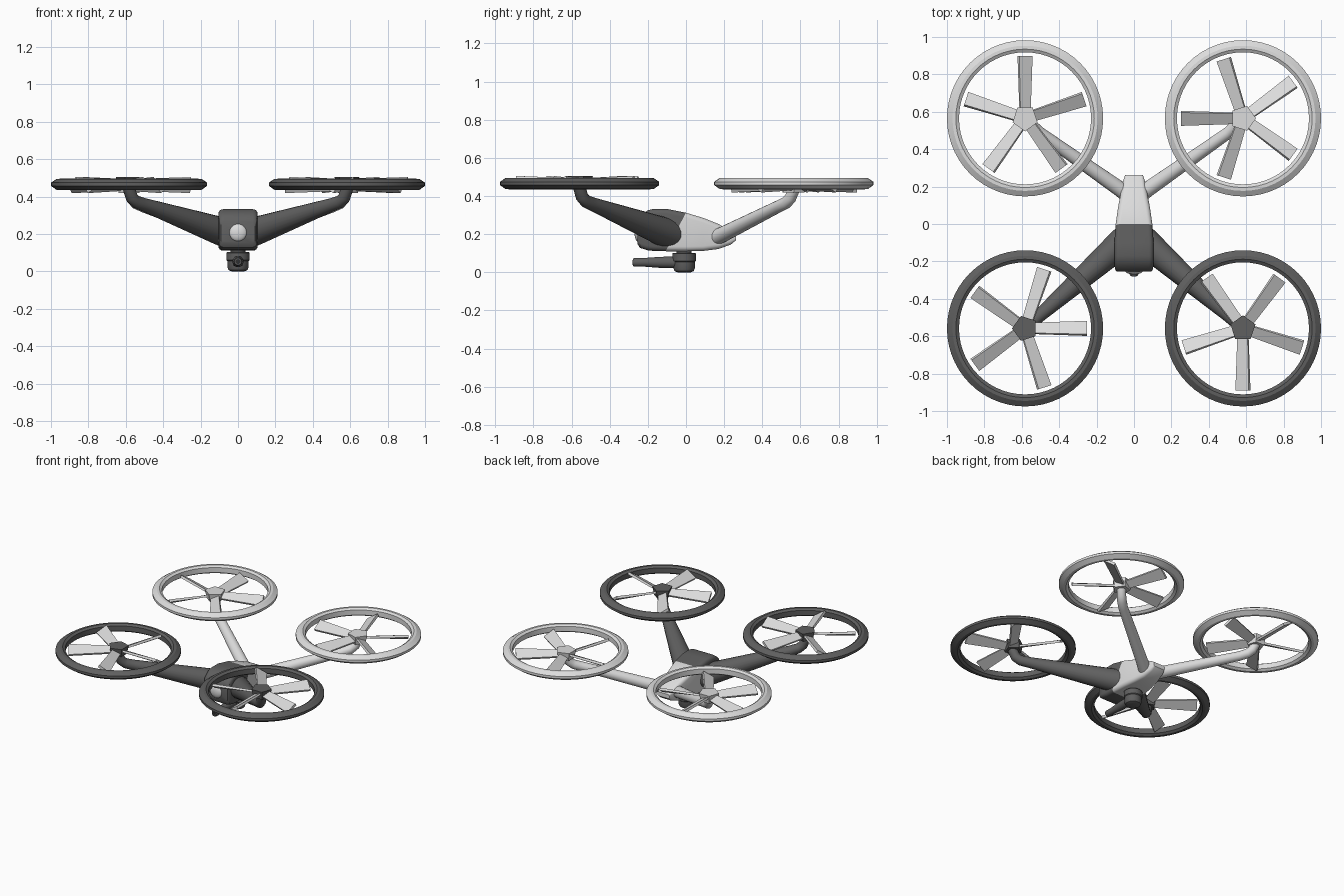
import bpy, bmesh, math
from mathutils import Vector, Matrix

if "Cube" in bpy.data.objects:
    bpy.data.objects.remove(bpy.data.objects["Cube"])


def material(name, v):
    m = bpy.data.materials.new(name)
    m.diffuse_color = (v, v, v, 1)
    m.use_nodes = True
    m.node_tree.nodes["Principled BSDF"].inputs["Base Color"].default_value = m.diffuse_color
    return m


DARK = material("dark_grey", 0.115)
LIGHT = material("light_grey", 0.72)
BLACK = material("lens_black", 0.03)


def finish(name, bm, mats, smooth=True, angle=35):
    bmesh.ops.recalc_face_normals(bm, faces=bm.faces)
    me = bpy.data.meshes.new(name)
    bm.to_mesh(me)
    bm.free()
    ob = bpy.data.objects.new(name, me)
    bpy.context.collection.objects.link(ob)
    for m in mats:
        me.materials.append(m)
    if smooth:
        bpy.ops.object.select_all(action='DESELECT')
        ob.select_set(True)
        bpy.context.view_layer.objects.active = ob
        bpy.ops.object.shade_smooth_by_angle(angle=math.radians(angle))
    return ob


def loft(bm, loops, closed=False):
    """Skin a list of equal point loops; cap the ends unless closed."""
    rows = [[bm.verts.new(p) for p in lp] for lp in loops]
    n = len(rows[0])
    pairs = list(zip(rows, rows[1:])) + ([(rows[-1], rows[0])] if closed else [])
    for a, b in pairs:
        for i in range(n):
            j = (i + 1) % n
            bm.faces.new((a[i], a[j], b[j], b[i]))
    if not closed:
        bm.faces.new(rows[0])
        bm.faces.new(rows[-1])


def tube(name, pts, radii, mat, sides=20):
    bm = bmesh.new()
    pts = [Vector(p) for p in pts]
    prev, u, loops = None, None, []
    for i, p in enumerate(pts):
        t = (pts[min(i + 1, len(pts) - 1)] - pts[max(i - 1, 0)]).normalized()
        if prev is None:
            u = t.orthogonal().normalized()
        else:
            u = prev.rotation_difference(t) @ u
        v = t.cross(u)
        loops.append([p + radii[i] * (u * math.cos(a) + v * math.sin(a))
                      for a in (k * math.tau / sides for k in range(sides))])
        prev = t
    loft(bm, loops)
    return finish(name, bm, [mat], angle=50)


def lathe(name, profile, centre, mat, seg=48, closed=False, forward=False, angle=35):
    """Revolve (radius, height) points about z, or about -y if forward."""
    bm = bmesh.new()
    loops = [[(r * math.cos(k * math.tau / seg), r * math.sin(k * math.tau / seg), z)
              for k in range(seg)] for r, z in profile]
    loft(bm, loops, closed)
    if forward:
        bm.transform(Matrix.Rotation(math.pi / 2, 4, 'X'))
    bm.transform(Matrix.Translation(centre))
    return finish(name, bm, [mat], angle=angle)


# Body: rounded rectangles lofted along y, cut into dark front and light rear
def section(y, w, z0, z1, r):
    r = min(r, (z1 - z0) * 0.45, w * 0.9)
    pts = []
    for cx, cz, a0 in ((w - r, z1 - r, 0), (r - w, z1 - r, 90),
                       (r - w, z0 + r, 180), (w - r, z0 + r, 270)):
        for k in range(5):
            a = math.radians(a0 + k * 22.5)
            pts.append((cx + r * math.cos(a), y, cz + r * math.sin(a)))
    return pts


bm = bmesh.new()
loft(bm, [section(*s) for s in (
    (-0.255, 0.092, 0.150, 0.265, 0.02), (-0.242, 0.102, 0.128, 0.295, 0.025),
    (-0.20, 0.105, 0.115, 0.325, 0.025), (-0.17, 0.105, 0.112, 0.332, 0.025),
    (-0.10, 0.105, 0.110, 0.332, 0.025), (0.0, 0.098, 0.110, 0.312, 0.025),
    (0.09, 0.085, 0.112, 0.285, 0.025), (0.17, 0.070, 0.122, 0.253, 0.025),
    (0.235, 0.057, 0.145, 0.217, 0.02), (0.262, 0.048, 0.168, 0.198, 0.01))])
cut, normal = Vector((0, 0, 0.312)), Vector((0, 1, -0.53)).normalized()
bmesh.ops.bisect_plane(bm, geom=bm.verts[:] + bm.edges[:] + bm.faces[:],
                       plane_co=cut, plane_no=normal)
for f in bm.faces:
    f.material_index = int((f.calc_center_median() - cut).dot(normal) > 0)
finish("body", bm, [DARK, LIGHT])

# Nose lamp
lathe("nose_lamp", [(0.048 * math.cos(a), 0.02 * math.sin(a)) for a in
                    (math.radians(d) for d in (-30, 0, 20, 40, 60, 75, 88))],
      (0, -0.25, 0.207), LIGHT, 32, forward=True)

# Camera under the body
lathe("camera_neck", [(0.04, 0.09), (0.04, 0.13)], (0, -0.01, 0), DARK, 24)
lathe("camera_housing", [(0.035, 0.0), (0.05, 0.006), (0.056, 0.02), (0.057, 0.055),
                         (0.062, 0.06), (0.062, 0.098), (0.058, 0.102)],
      (0, -0.01, 0), DARK, 32)
lathe("camera_barrel", [(0.031, 0.02), (0.029, 0.13), (0.023, 0.21),
                        (0.023, 0.265), (0.019, 0.272)], (0, -0.005, 0.052), DARK, 24, forward=True)
lathe("camera_lens", [(0.013, 0.0), (0.013, 0.004)], (0, -0.276, 0.052), BLACK, 20, forward=True)

RING = [(0.353, 0.447), (0.353, 0.484), (0.370, 0.495), (0.388, 0.494),
        (0.4175, 0.474), (0.4175, 0.457), (0.388, 0.436), (0.370, 0.435)]


# Five pitched blades around a pentagon hub
def rotor(name, centre, phase, hand, hub_mat):
    bm = bmesh.new()
    r = bmesh.ops.create_cone(bm, cap_ends=True, segments=5, radius1=0.058,
                              radius2=0.07, depth=0.06)
    bm.transform(Matrix.Rotation(-math.atan2(r['verts'][0].co.y, r['verts'][0].co.x)
                                 + math.radians(phase + 36), 4, 'Z'))
    bm.transform(Matrix.Translation(centre))
    finish(name + "_hub", bm, [hub_mat], smooth=False)

    bm = bmesh.new()
    for k in range(5):
        turn = Matrix.Rotation(math.radians(phase + 72 * k), 4, 'Z')
        loops = []
        for x, w, t, pitch in ((0.04, 0.030, 0.007, 24), (0.332, 0.042, 0.009, 32)):
            tilt = Matrix.Rotation(math.radians(pitch * hand), 4, 'X')
            loops.append([Vector(centre) + turn @ (tilt @ Vector((x, y, z)))
                          for y, z in ((-w, -t), (w, -t), (w, t), (-w, t))])
        loft(bm, loops)
    finish(name + "_blades", bm, [LIGHT], smooth=False)


# Four arms, rings and rotors
for end, cy, mat, hub_z, phases in (("front", -0.558, DARK, 0.475, (0, -90)),
                                    ("rear", 0.565, LIGHT, 0.448, (90, 180))):
    for side, sx, phase in (("left", -1, phases[0]), ("right", 1, phases[1])):
        cx = sx * 0.5825
        name = end + "_" + side
        if end == "front":
            path = ((0.03, -0.07, 0.195), (0.11, -0.14, 0.22), (0.50, -0.485, 0.355),
                    (0.545, -0.525, 0.372), (0.568, -0.545, 0.395), (0.585, -0.56, 0.45))
            radii = (0.082, 0.075, 0.036, 0.034, 0.033, 0.033)
        else:
            path = ((0.0, 0.13, 0.17), (0.08, 0.19, 0.197), (0.50, 0.485, 0.345),
                    (0.545, 0.525, 0.365), (0.568, 0.548, 0.39), (0.585, 0.568, 0.44))
            radii = (0.044, 0.041, 0.032, 0.032, 0.031, 0.031)
        tube(name + "_arm", [(sx * x, y, z) for x, y, z in path], radii, mat)
        lathe(name + "_ring", RING, (cx, cy, 0), mat, 56, closed=True, angle=25)
        hand = 1 if (sx < 0) == (end == "rear") else -1
        rotor(name, (cx, cy, hub_z), phase, hand, mat)
